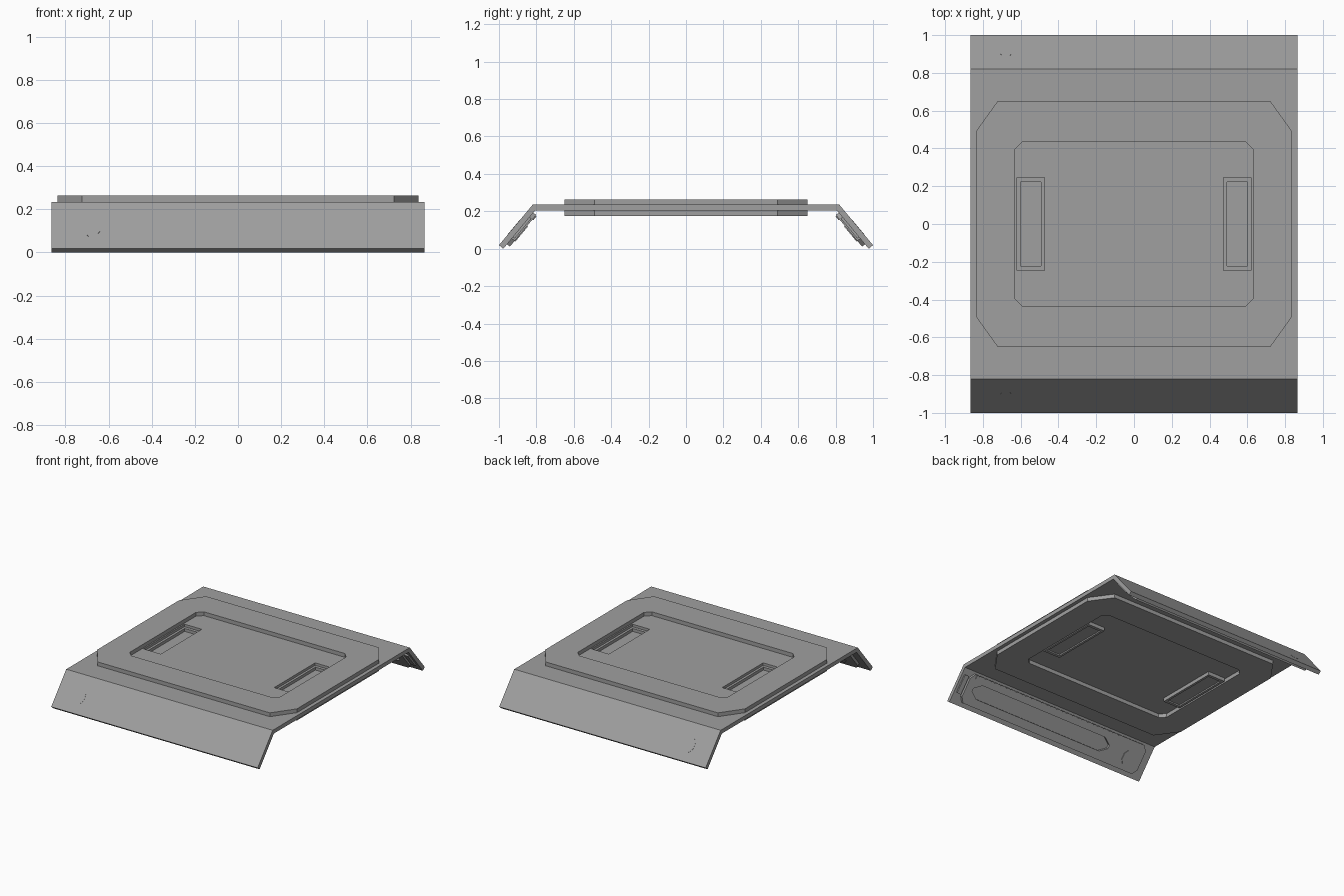
import bpy, bmesh
from mathutils import Vector

cube = bpy.data.objects.get("Cube")
if cube:
    bpy.data.objects.remove(cube, do_unlink=True)

grey = bpy.data.materials.new("plain grey")
grey.use_nodes = True
colour = (0.35, 0.35, 0.35, 1)
grey.diffuse_color = colour
grey.node_tree.nodes["Principled BSDF"].inputs["Base Color"].default_value = colour

# Bent sheet section: top bend, outer edge, inner edge, underside bend
BEND, EDGE = Vector((0, -0.82, 0.235)), Vector((0, -1.0, 0.019))
DOWN = (EDGE - BEND).normalized()
INWARD = Vector((0, -DOWN.z, DOWN.y))
HALF_X = 0.865


def flat(u, v, h):
    return Vector((u, v, h))


def flap(side):
    """Map (along, down, depth) onto a sloped flap; side -1 front, 1 back."""
    def place(u, v, h):
        p = BEND + DOWN * v + INWARD * h
        return Vector((u, -side * p.y, p.z))
    return place


def finish(name, bm):
    bmesh.ops.recalc_face_normals(bm, faces=bm.faces)
    mesh = bpy.data.meshes.new(name)
    bm.to_mesh(mesh)
    bm.free()
    obj = bpy.data.objects.new(name, mesh)
    bpy.context.collection.objects.link(obj)
    mesh.materials.append(grey)
    return obj


def solid(name, outline, h0, h1, place=flat):
    bm = bmesh.new()
    loops = [[bm.verts.new(place(u, v, h)) for u, v in outline] for h in (h0, h1)]
    for loop in loops:
        bm.faces.new(loop)
    n = len(outline)
    for i in range(n):
        j = (i + 1) % n
        bm.faces.new((loops[0][i], loops[0][j], loops[1][j], loops[1][i]))
    return finish(name, bm)


def ring(name, outer, inner, h0, h1, place=flat):
    bm = bmesh.new()
    section = [(outer, h0), (outer, h1), (inner, h1), (inner, h0)]
    loops = [[bm.verts.new(place(u, v, h)) for u, v in line] for line, h in section]
    n = len(outer)
    for k in range(4):
        a, b = loops[k], loops[(k + 1) % 4]
        for i in range(n):
            j = (i + 1) % n
            bm.faces.new((a[i], a[j], b[j], b[i]))
    return finish(name, bm)


def rect(u0, u1, v0, v1):
    return [(u0, v0), (u1, v0), (u1, v1), (u0, v1)]


def octagon(u0, u1, v0, v1, cu, cv):
    return [(u0 + cu, v0), (u1 - cu, v0), (u1, v0 + cv), (u1, v1 - cv),
            (u1 - cu, v1), (u0 + cu, v1), (u0, v1 - cv), (u0, v0 + cv)]


# Main bent sheet, extruded across x
front = [BEND, EDGE, EDGE + INWARD * 0.03, Vector((0, -0.806, 0.205))]
profile = [(p.y, p.z) for p in front] + [(-p.y, p.z) for p in reversed(front)]
sheet = solid("bent_sheet", profile, -HALF_X, HALF_X, lambda u, v, h: Vector((h, u, v)))

# Raised chamfered frames above and below the sheet
outer = octagon(-0.837, 0.837, -0.65, 0.65, 0.115, 0.16)
inner = octagon(-0.63, 0.63, -0.435, 0.435, 0.04, 0.04)
ring("upper_frame", outer, inner, 0.232, 0.264)
ring("lower_frame", outer, inner, 0.176, 0.208)

# Slots with stepped rims and floors at each end of the panel
for side, label in ((-1, "right"), (1, "left")):
    a, b = sorted((side * 0.475, side * 0.62))
    cutter = solid(label + "_slot_cutter", rect(a, b, -0.245, 0.245), 0.15, 0.3)
    cutter.hide_render = True
    cut = sheet.modifiers.new("slot", 'BOOLEAN')
    cut.operation = 'DIFFERENCE'
    cut.solver = 'EXACT'
    cut.object = cutter
    bpy.context.view_layer.objects.active = sheet
    bpy.ops.object.modifier_apply(modifier=cut.name)
    bpy.data.objects.remove(cutter, do_unlink=True)
    ring(label + "_slot_rim", rect(a, b, -0.245, 0.245),
         rect(a + 0.018, b - 0.018, -0.222, 0.222), 0.178, 0.216)
    solid(label + "_slot_floor", rect(a + 0.01, b - 0.01, -0.23, 0.23), 0.188, 0.194)

# Flap fittings: inside rail with a long groove, end stops and latch marks
mark = octagon(-0.715, -0.64, 0.105, 0.21, 0.022, 0.03)
for side, label in ((-1, "front"), (1, "back")):
    place = flap(side)
    ring(label + "_rail", octagon(-0.8, 0.8, 0.03, 0.25, 0.03, 0.04),
         octagon(-0.5, 0.74, 0.085, 0.19, 0.06, 0.04), 0.028, 0.05, place)
    solid(label + "_rail_lip", rect(-0.55, 0.76, 0.035, 0.06), 0.048, 0.056, place)
    solid(label + "_end_stop", rect(0.81, 0.845, 0.06, 0.2), 0.028, 0.042, place)
    solid(label + "_outer_latch", mark, -0.001, 0.004, place)
    solid(label + "_inner_latch", mark, 0.049, 0.055, place)
